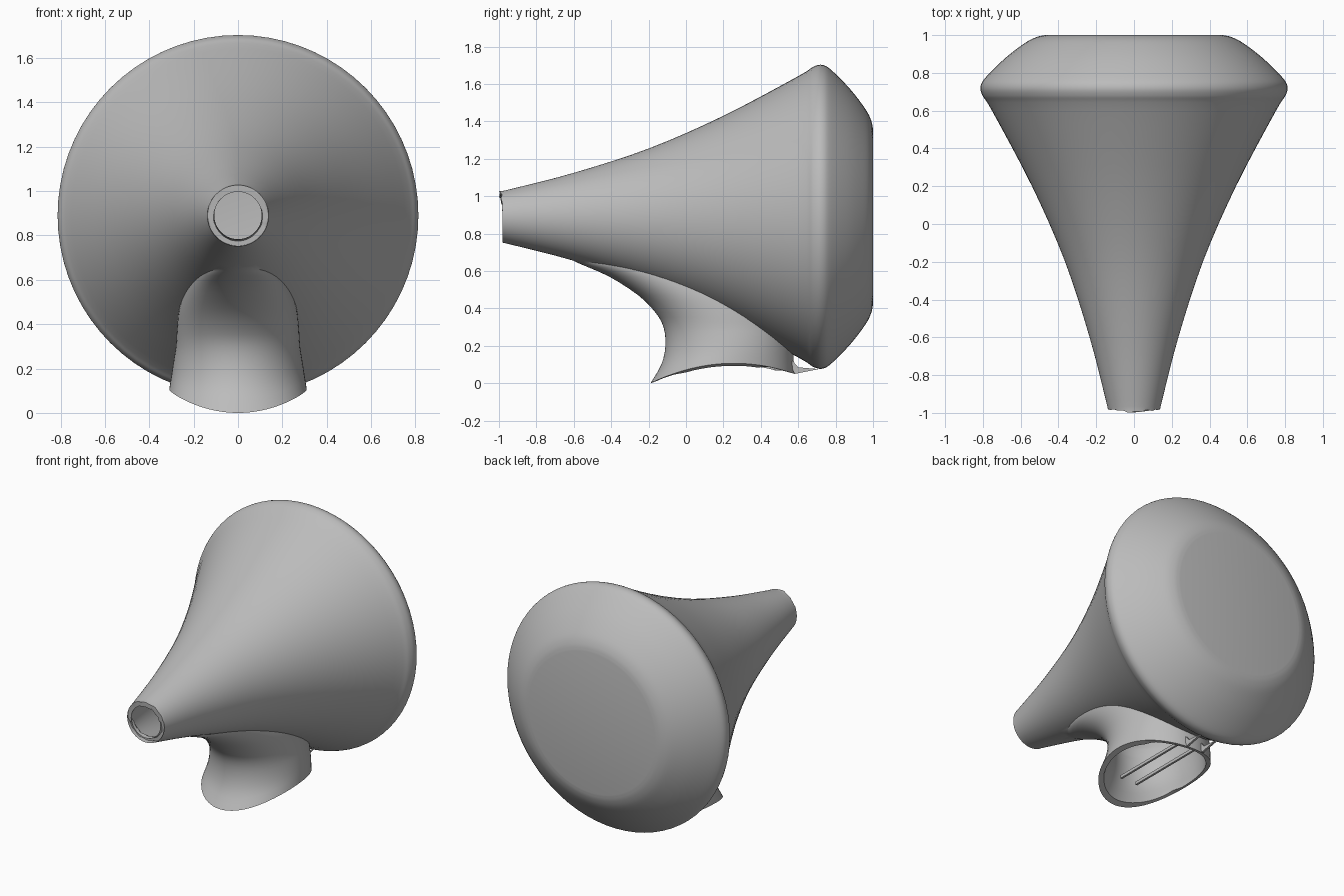
import bpy, bmesh, math
from mathutils import Vector

cube = bpy.data.objects.get("Cube")
if cube:
    bpy.data.objects.remove(cube, do_unlink=True)

AXIS_Z = 0.89
SEG = 72
WALL = 0.03

grey = bpy.data.materials.new("plain grey")
grey.use_nodes = True
colour = (0.5, 0.5, 0.5, 1)
grey.diffuse_color = colour
grey.node_tree.nodes["Principled BSDF"].inputs["Base Color"].default_value = colour


def loft(name, rings):
    """Closed solid skinned through equal-length rings of points."""
    bm = bmesh.new()
    loops = [[bm.verts.new(p) for p in ring] for ring in rings]
    n = len(rings[0])
    for a, b in zip(loops, loops[1:]):
        for i in range(n):
            j = (i + 1) % n
            bm.faces.new((a[i], a[j], b[j], b[i]))
    bm.faces.new(loops[0])
    bm.faces.new(loops[-1])
    bmesh.ops.recalc_face_normals(bm, faces=bm.faces)
    mesh = bpy.data.meshes.new(name)
    bm.to_mesh(mesh)
    bm.free()
    mesh.materials.append(grey)
    obj = bpy.data.objects.new(name, mesh)
    bpy.context.scene.collection.objects.link(obj)
    return obj


def smooth_path(points, steps=4):
    """Catmull-Rom resampling of a list of tuples."""
    pts = [Vector(p) for p in points]
    pts = [2 * pts[0] - pts[1]] + pts + [2 * pts[-1] - pts[-2]]
    out = []
    for a, b, c, d in zip(pts, pts[1:], pts[2:], pts[3:]):
        for s in range(steps):
            t = s / steps
            out.append(0.5 * (2 * b + (c - a) * t + (2 * a - 5 * b + 4 * c - d) * t * t
                              + (3 * b - a - 3 * c + d) * t ** 3))
    return out + [pts[-2]]


def apply_boolean(target, tool, operation):
    mod = target.modifiers.new(operation.lower(), 'BOOLEAN')
    mod.operation, mod.object, mod.solver = operation, tool, 'EXACT'
    bpy.context.view_layer.update()
    deps = bpy.context.evaluated_depsgraph_get()
    mesh = bpy.data.meshes.new_from_object(target.evaluated_get(deps))
    target.modifiers.clear()
    target.data = mesh
    bpy.data.objects.remove(tool, do_unlink=True)


# Horn: profile of (y, radius) turned around the y axis
HORN = smooth_path([(-1, 0.135), (-0.93, 0.15), (-0.6, 0.235), (-0.2, 0.365), (0.2, 0.54),
                    (0.6, 0.752), (0.68, 0.802), (0.73, 0.812), (0.78, 0.782),
                    (0.88, 0.68), (0.96, 0.575), (0.99, 0.515), (1, 0.47)])


def horn(name, inset):
    rings = []
    for y, r in HORN:
        if inset:
            y = -1.05 if y <= -0.999 else min(y, 1 - inset)
            r = r - inset
        rings.append([(r * math.sin(2 * math.pi * i / SEG), y,
                       AXIS_Z + r * math.cos(2 * math.pi * i / SEG)) for i in range(SEG)])
        if inset and y >= 1 - inset:
            break
    return loft(name, rings)


# Neck: sections of (height, front y, back y, half width), flaring forward at the top
NECK = smooth_path([(0, -0.19, 0.58, 0.31), (0.1, -0.132, 0.575, 0.3), (0.2, -0.11, 0.57, 0.29),
                    (0.3, -0.12, 0.56, 0.28), (0.38, -0.165, 0.54, 0.275),
                    (0.47, -0.255, 0.5, 0.265), (0.57, -0.41, 0.45, 0.235),
                    (0.64, -0.57, 0.4, 0.19), (0.69, -0.67, 0.35, 0.12)], 3)


def neck(name, inset):
    rings = []
    sections = list(NECK)
    if inset:
        sections.insert(0, Vector((-0.15, -0.21, 0.58, 0.31)))
    for z, front, back, width in sections:
        front, back, width = front + inset, back - inset, width - inset
        mid, half = (front + back) / 2, (back - front) / 2
        fade = max(0, min(1, 1 - z / 0.3))  # the saddle cut dies out upward
        ring = []
        for i in range(SEG):
            a = 2 * math.pi * i / SEG
            x, y = width * math.cos(a), mid + half * math.sin(a)
            saddle = 0.08 * math.cos(a) ** 2 + 0.025 * (1 + math.sin(a))
            ring.append((x, y, z + saddle * fade + inset * (z > 0.35)))
        rings.append(ring)
    return loft(name, rings)


# Hollow shell: outer union minus inner union
shell = horn("horn_shell", 0)
apply_boolean(shell, neck("neck_outer", 0), 'UNION')
core = horn("horn_core", WALL)
apply_boolean(core, neck("neck_core", WALL), 'UNION')
apply_boolean(shell, core, 'DIFFERENCE')

# Ragged mouth, set further back along its lower edge
for v in shell.data.vertices:
    if v.co.y < -0.985:
        a = math.atan2(v.co.x, v.co.z - AXIS_Z)
        v.co.y = -1 + 0.022 * (1 - math.cos(a)) + 0.007 * (1 + math.sin(9 * a) * math.cos(4 * a + 1))

# Two thin rails across the neck, their tips reaching toward the horn rim
RAIL = [(-0.05, 0.1), (0.56, 0.1), (0.58, 0.05), (0.71, 0.076), (0.6, 0.085), (0.57, 0.12), (-0.05, 0.12)]
for side, x in (("left", 0.06), ("right", -0.06)):
    loft(side + "_neck_rail", [[(x + dx, y, z) for y, z in RAIL] for dx in (-0.007, 0.007)])

# Smooth shading with sharp rims
bpy.ops.object.select_all(action='DESELECT')
shell.select_set(True)
bpy.context.view_layer.objects.active = shell
bpy.ops.object.shade_smooth_by_angle(angle=math.radians(35))
